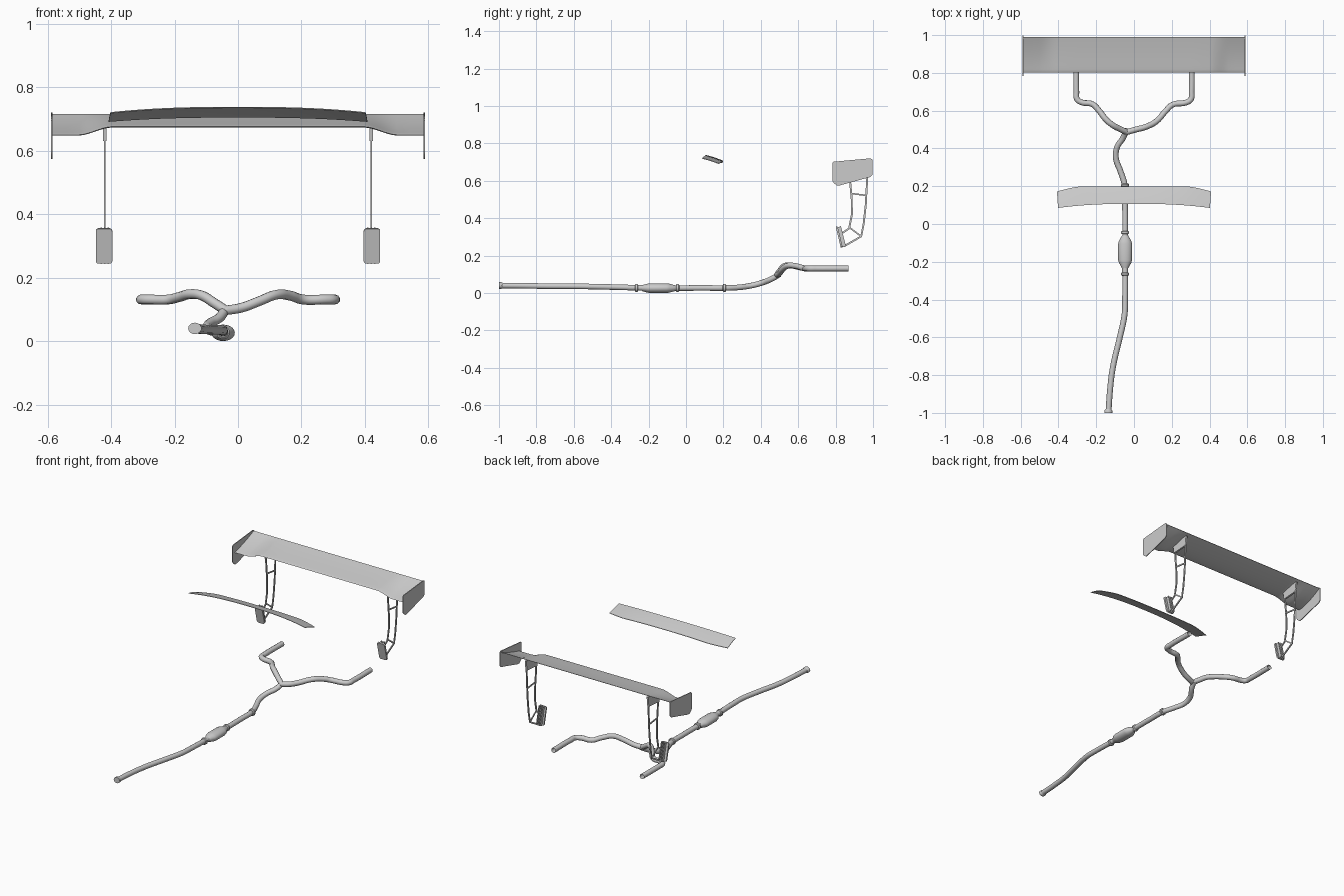
import bpy, bmesh, math
from mathutils import Vector

if "Cube" in bpy.data.objects:
    bpy.data.objects.remove(bpy.data.objects["Cube"])


def mesh_object(name, verts, faces, angle=35):
    me = bpy.data.meshes.new(name)
    me.from_pydata(verts, [], faces)
    bm = bmesh.new()
    bm.from_mesh(me)
    bmesh.ops.recalc_face_normals(bm, faces=bm.faces)
    bm.to_mesh(me)
    bm.free()
    ob = bpy.data.objects.new(name, me)
    bpy.context.collection.objects.link(ob)
    bpy.ops.object.select_all(action='DESELECT')
    ob.select_set(True)
    bpy.context.view_layer.objects.active = ob
    bpy.ops.object.shade_smooth_by_angle(angle=math.radians(angle))
    return ob


def loft(name, rings, cap=True, angle=35):
    n = len(rings[0])
    verts = [p for r in rings for p in r]
    faces = [(i * n + j, i * n + (j + 1) % n, (i + 1) * n + (j + 1) % n, (i + 1) * n + j)
             for i in range(len(rings) - 1) for j in range(n)]
    if cap:
        faces += [tuple(range(n)), tuple(range(len(verts) - n, len(verts)))]
    return mesh_object(name, verts, faces, angle)


def plate(name, outline, x, thick):
    """Side-view (y, z) outline extruded along x."""
    return loft(name, [[(x + s * thick / 2, y, z) for y, z in outline] for s in (-1, 1)])


def bar(name, x, pts, width, thick):
    """Flat strip following a side-view polyline."""
    left, right = [], []
    for i, p in enumerate(pts):
        a, b = Vector(pts[max(i - 1, 0)]), Vector(pts[min(i + 1, len(pts) - 1)])
        d = (b - a).normalized()
        nrm = Vector((-d.y, d.x)) * width / 2
        left.append(Vector(p) + nrm)
        right.append(Vector(p) - nrm)
    rings = [[(x - thick / 2, *l), (x + thick / 2, *l), (x + thick / 2, *r), (x - thick / 2, *r)]
             for l, r in zip(left, right)]
    return loft(name, rings)


def pipe(name, pts, radius=0.0155):
    cu = bpy.data.curves.new(name, 'CURVE')
    cu.dimensions = '3D'
    cu.bevel_depth = radius
    cu.bevel_resolution = 3
    cu.resolution_u = 6
    sp = cu.splines.new('BEZIER')
    sp.bezier_points.add(len(pts) - 1)
    for bp, p in zip(sp.bezier_points, pts):
        bp.co = p
        bp.handle_left_type = bp.handle_right_type = 'AUTO'
    ob = bpy.data.objects.new(name, cu)
    bpy.context.collection.objects.link(ob)
    return ob


def lathe_y(name, x, z, sections):
    """Elliptical rings along y: (y, half width, half height)."""
    n = 20
    return loft(name, [[(x + w * math.cos(2 * math.pi * k / n), y, z + h * math.sin(2 * math.pi * k / n))
                        for k in range(n)] for y, w, h in sections])


# exhaust: main pipe from the nose to the fork
pipe("exhaust_main_pipe", [
    (-0.135, -0.995, 0.04), (-0.127, -0.88, 0.039), (-0.112, -0.76, 0.037), (-0.075, -0.6, 0.036),
    (-0.05, -0.48, 0.034), (-0.047, -0.4, 0.032), (-0.047, -0.2, 0.027), (-0.047, 0.1, 0.027),
    (-0.05, 0.21, 0.027), (-0.072, 0.28, 0.03), (-0.096, 0.35, 0.04), (-0.088, 0.41, 0.056),
    (-0.058, 0.455, 0.074), (-0.04, 0.5, 0.1)])

# exhaust: two tail branches
pipe("exhaust_branch_right", [
    (-0.045, 0.485, 0.096), (0.01, 0.5, 0.105), (0.065, 0.515, 0.125), (0.12, 0.545, 0.146),
    (0.165, 0.595, 0.143), (0.205, 0.632, 0.131), (0.275, 0.643, 0.131), (0.301, 0.66, 0.131),
    (0.305, 0.7, 0.131), (0.305, 0.87, 0.131)])
pipe("exhaust_branch_left", [
    (-0.035, 0.485, 0.094), (-0.075, 0.503, 0.12), (-0.115, 0.525, 0.144), (-0.15, 0.555, 0.148),
    (-0.185, 0.6, 0.139), (-0.22, 0.634, 0.131), (-0.28, 0.645, 0.131), (-0.302, 0.662, 0.131),
    (-0.305, 0.7, 0.131), (-0.305, 0.87, 0.131)])

# silencer, pipe collars and inlet flange
lathe_y("silencer", -0.047, 0.026, [
    (-0.235, 0.016, 0.016), (-0.205, 0.033, 0.024), (-0.19, 0.037, 0.026), (-0.105, 0.037, 0.026),
    (-0.09, 0.033, 0.024), (-0.06, 0.016, 0.016)])
for i, y in enumerate((-0.265, -0.045, 0.205)):
    lathe_y(f"pipe_collar_{i}", -0.047, 0.027, [
        (y - 0.009, 0.016, 0.016), (y - 0.005, 0.021, 0.021),
        (y + 0.005, 0.021, 0.021), (y + 0.009, 0.016, 0.016)])
lathe_y("inlet_flange", -0.136, 0.04, [(-1.0, 0.021, 0.018), (-0.988, 0.021, 0.018), (-0.98, 0.015, 0.015)])

# rear wing: cambered aerofoil whose leading edge drops near the tips
rings = []
steps = [-0.587, -0.54, -0.5] + [-0.5 + 0.013 * k for k in range(1, 9)] + [-0.3, -0.1]
steps += [-s for s in reversed(steps)]
ts = [0, 0.02, 0.08, 0.2, 0.35, 0.5, 0.65, 0.8, 0.92, 1]
for x in steps:
    f = min(max((abs(x) - 0.395) / 0.11, 0), 1)
    f = f * f * (3 - 2 * f)
    le = 0.676 - 0.026 * f

    def point(t, side):
        h = 0.011 * (math.sqrt(t) * (1 - t) * 1.6 + 0.12 * t)
        return (x, 0.803 + 0.187 * t, le + (0.714 - le) * t ** 1.5 + side * h * 0.8)
    rings.append([point(t, 1) for t in ts] + [point(t, -1) for t in reversed(ts[1:])])
loft("rear_wing", rings, angle=40)

# roof visor: thin curved sheet
rows = []
for i in range(25):
    u = -1 + i / 12
    a = abs(u)
    end = max(0, (a - 0.7) / 0.3)
    drop = 0.017 * a ** 2.5
    front = Vector((0.402 * u, 0.107 - 0.022 * a ** 2.5, 0.737 - drop))
    back = Vector((0.408 * u, 0.199 - 0.027 * end ** 1.3, 0.706 - drop * 0.8))
    mid = (front + back) / 2 + Vector((0, 0, 0.002))
    up = Vector((0, 0, 0.0015))
    rows.append([front + up, mid + up, back + up, back - up, mid - up, front - up])
loft("roof_visor", rows)

# both sides: endplate, strut frame, upper tab and foot
endplate = [(0.783, 0.695), (0.79, 0.702), (0.985, 0.72), (0.997, 0.714), (0.997, 0.632),
            (0.985, 0.62), (0.825, 0.576), (0.808, 0.574), (0.79, 0.588), (0.783, 0.6)]
for side, s in (("left", -1), ("right", 1)):
    plate(f"wing_endplate_{side}", endplate, s * 0.587, 0.005)
    x = s * 0.42
    bar(f"strut_front_{side}", x, [(0.872, 0.675), (0.879, 0.58), (0.886, 0.5), (0.887, 0.42),
                                   (0.872, 0.345), (0.838, 0.322)], 0.010, 0.006)
    bar(f"strut_rear_{side}", x, [(0.972, 0.69), (0.967, 0.58), (0.961, 0.47), (0.95, 0.37),
                                  (0.937, 0.303), (0.845, 0.25)], 0.010, 0.006)
    bar(f"strut_crossbar_{side}", x, [(0.882, 0.532), (0.964, 0.522)], 0.008, 0.005)
    bar(f"strut_brace_{side}", x, [(0.874, 0.35), (0.937, 0.303)], 0.008, 0.005)
    plate(f"strut_upper_tab_{side}", [(0.862, 0.68), (0.98, 0.70), (0.973, 0.638), (0.87, 0.63)], x, 0.011)

    # foot: rounded leaning plate with upright ribs
    w, hgt, r = 0.026, 0.055, 0.009
    outline = []
    for cx, cz, a0 in ((1, 1, 0), (-1, 1, 90), (-1, -1, 180), (1, -1, 270)):
        for k in range(4):
            a = math.radians(a0 + 30 * k)
            outline.append((cx * (w - r) + r * math.cos(a), cz * (hgt - r) + r * math.sin(a)))
    foot = [[(s * 0.422 + px, 0.819 + off - 0.24 * pz, 0.3 + pz + off * 0.24) for px, pz in outline]
            for off in (-0.005, 0.005)]
    loft(f"foot_plate_{side}", foot)
    for k, dx in enumerate((-0.011, 0, 0.011)):
        plate(f"foot_rib_{side}_{k}", [(0.808, 0.349), (0.828, 0.358), (0.855, 0.25), (0.83, 0.243)],
              x + dx, 0.005)
